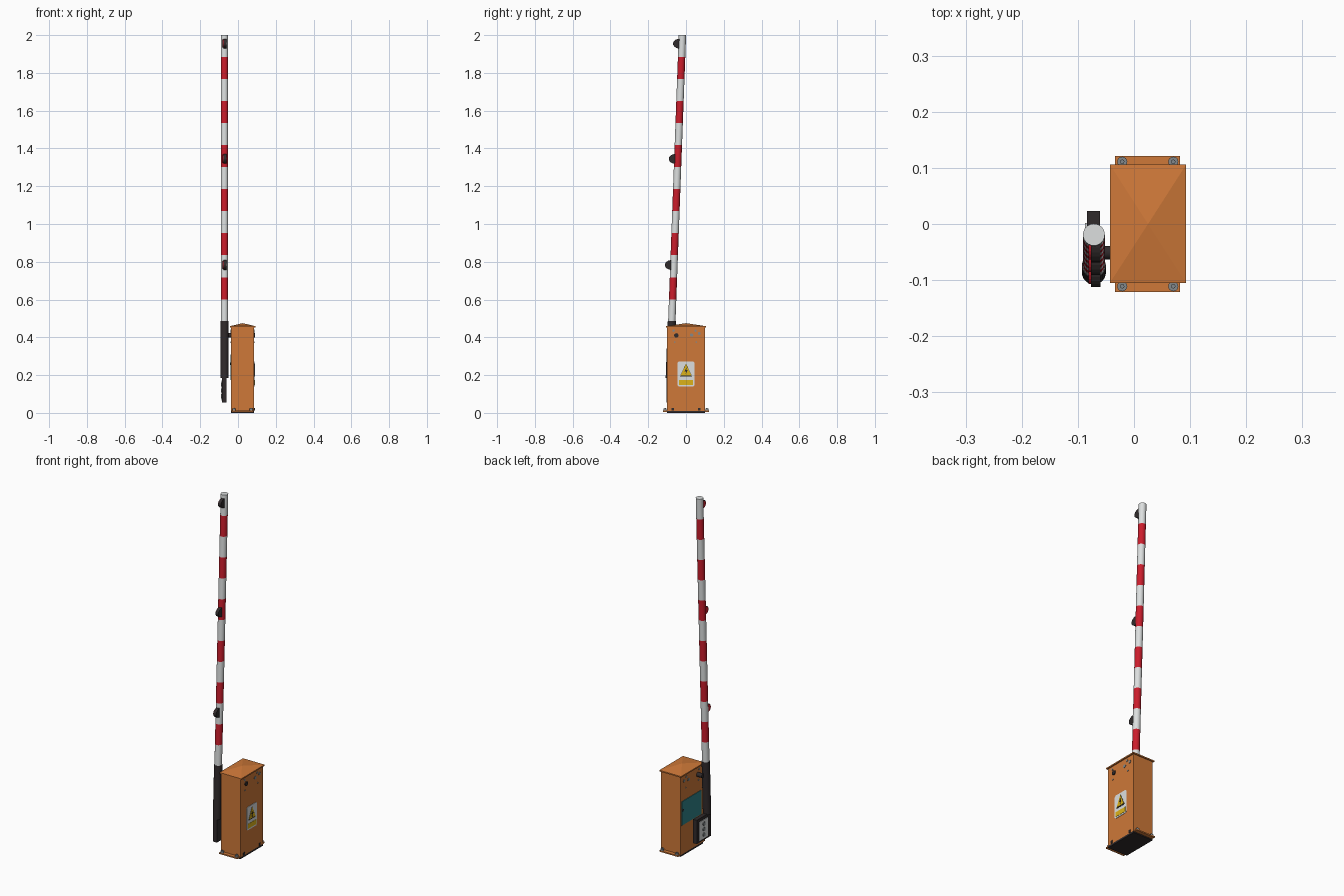
import bpy, bmesh, math
from mathutils import Matrix, Vector

if "Cube" in bpy.data.objects:
    bpy.data.objects.remove(bpy.data.objects["Cube"])


def mat(name, r, g, b):
    m = bpy.data.materials.new(name)
    m.diffuse_color = (r, g, b, 1)
    m.use_nodes = True
    m.node_tree.nodes["Principled BSDF"].inputs["Base Color"].default_value = m.diffuse_color
    return m


ORANGE = mat("orange paint", 0.62, 0.19, 0.04)
RED = mat("red stripe", 0.60, 0.012, 0.025)
WHITE = mat("white stripe", 0.72, 0.74, 0.74)
BLACK = mat("black metal", 0.03, 0.024, 0.025)
GREY = mat("steel grey", 0.23, 0.25, 0.26)
TEAL = mat("teal panel", 0.03, 0.23, 0.25)
YELLOW = mat("warning yellow", 0.72, 0.45, 0.01)


def finish(name, bm, *mats, smooth=False):
    bmesh.ops.recalc_face_normals(bm, faces=bm.faces)
    me = bpy.data.meshes.new(name)
    bm.to_mesh(me)
    bm.free()
    ob = bpy.data.objects.new(name, me)
    bpy.context.collection.objects.link(ob)
    for m in mats:
        me.materials.append(m)
    if smooth:
        bpy.ops.object.select_all(action='DESELECT')
        ob.select_set(True)
        bpy.context.view_layer.objects.active = ob
        bpy.ops.object.shade_smooth_by_angle(angle=math.radians(40))
    return ob


def box(name, x, y, z, m):
    """Box from (min, max) pairs."""
    bm = bmesh.new()
    bmesh.ops.create_cube(bm, size=1)
    for v in bm.verts:
        v.co = Vector([(a + b) / 2 + c * (b - a) for (a, b), c in zip((x, y, z), v.co)])
    return finish(name, bm, m)


def cyl(name, c, r, depth, m, axis='Z', n=16):
    bm = bmesh.new()
    rot = Matrix.Rotation(math.pi / 2, 4, 'Y') if axis == 'X' else Matrix()
    bmesh.ops.create_cone(bm, cap_ends=True, segments=n, radius1=r, radius2=r,
                          depth=depth, matrix=Matrix.Translation(c) @ rot)
    return finish(name, bm, m, smooth=True)


def prism(name, pts, x0, x1, m):
    """Extrude a (y, z) outline along x."""
    bm = bmesh.new()
    f = bm.faces.new([bm.verts.new((x0, y, z)) for y, z in pts])
    r = bmesh.ops.extrude_face_region(bm, geom=[f])
    for v in r['geom']:
        if isinstance(v, bmesh.types.BMVert):
            v.co.x = x1
    return finish(name, bm, m)


PX = -0.0715                      # boom position in x


def axis_y(z):                    # leaning boom axis
    return -0.019 - (2 - z) * 0.037


def tube(name, zs, r, mats, n=24):
    """Leaning tube with one band per height interval, alternating materials."""
    bm = bmesh.new()
    rings = [[bm.verts.new((PX + r * math.cos(2 * math.pi * i / n),
                            axis_y(z) + r * math.sin(2 * math.pi * i / n), z))
              for i in range(n)] for z in zs]
    for k in range(len(zs) - 1):
        for i in range(n):
            j = (i + 1) % n
            f = bm.faces.new((rings[k][i], rings[k][j], rings[k + 1][j], rings[k + 1][i]))
            f.material_index = k % len(mats)
    bm.faces.new(rings[0])
    bm.faces.new(rings[-1])
    return finish(name, bm, *mats, smooth=True)


# Cabinet
X0, X1 = -0.037, 0.086
box("base_plate", (X0, X1), (-0.1, 0.1), (0, 0.01), BLACK)
box("cabinet_body", (X0, X1), (-0.1, 0.1), (0.01, 0.456), ORANGE)

# Shallow pyramid roof
bm = bmesh.new()
corners = [(-0.043, -0.105), (0.093, -0.105), (0.093, 0.106), (-0.043, 0.106)]
low = [bm.verts.new((x, y, 0.452)) for x, y in corners]
top = [bm.verts.new((x, y, 0.459)) for x, y in corners]
peak = bm.verts.new((0.025, 0, 0.475))
bm.faces.new(low)
for i in range(4):
    j = (i + 1) % 4
    bm.faces.new((low[i], low[j], top[j], top[i]))
    bm.faces.new((top[i], top[j], peak))
finish("cabinet_roof", bm, ORANGE)

# Foot flanges, anchor bolts and side clips
for s, side in ((-1, "front"), (1, "back")):
    box(side + "_foot_flange", (-0.034, 0.082), sorted((s * 0.098, s * 0.121)), (0.006, 0.013), ORANGE)
    for x in (-0.021, 0.07):
        cyl(side + "_anchor_bolt", (x, s * 0.111, 0.017), 0.009, 0.010, GREY)
        cyl(side + "_anchor_stud", (x, s * 0.111, 0.02), 0.004, 0.014, GREY, n=8)
    box(side + "_base_clip", (X1 - 0.002, X1 + 0.003), (s * 0.07 - 0.006, s * 0.07 + 0.006), (0.012, 0.027), BLACK)

# Screws and cable plugs on both long sides
for x, side in ((X1, "right"), (X0, "left")):
    for y, z, r in ((0.03, 0.412, 0.009), (0.07, 0.42, 0.008), (0.05, 0.435, 0.006),
                    (-0.06, 0.375, 0.004), (0.055, 0.375, 0.004), (-0.065, 0.435, 0.006)):
        cyl(side + "_plug", (x, y, z), r, 0.005, GREY, 'X', 12)

# Warning sign on the right side
c = 0.008
sign = [(-0.046 + c, 0.14), (0.046 - c, 0.14), (0.046, 0.14 + c), (0.046, 0.272 - c),
        (0.046 - c, 0.272), (-0.046 + c, 0.272), (-0.046, 0.272 - c), (-0.046, 0.14 + c)]
prism("sign_plate", sign, X1, X1 + 0.002, WHITE)
prism("sign_triangle_border", [(-0.032, 0.193), (0.032, 0.193), (0, 0.262)], X1, X1 + 0.003, BLACK)
prism("sign_triangle", [(-0.028, 0.199), (0.028, 0.199), (0, 0.258)], X1, X1 + 0.004, YELLOW)
prism("sign_bolt", [(0.002, 0.24), (-0.008, 0.22), (0, 0.22), (-0.002, 0.204),
                    (0.008, 0.226), (0.001, 0.226)], X1, X1 + 0.005, BLACK)
box("sign_strip", (X1, X1 + 0.003), (-0.038, 0.038), (0.148, 0.175), YELLOW)

# Service panel on the left side
box("service_panel", (X0 - 0.003, X0), (-0.08, 0.095), (0.175, 0.31), TEAL)
cyl("panel_lock", (X0 - 0.003, 0.085, 0.26), 0.006, 0.005, BLACK, 'X', 12)

# Boom axle with hub on the far side
cyl("boom_axle", (-0.05, -0.051, 0.41), 0.012, 0.04, BLACK, 'X')
cyl("axle_cap", (X1, -0.051, 0.41), 0.012, 0.010, BLACK, 'X')

# Striped boom in its black sleeve
step = (2 - 0.485) / 13
tube("boom", [0.485 + step * i for i in range(14)], 0.0195, [WHITE, RED])
tube("boom_sleeve", [0.185, 0.486], 0.0215, [BLACK])

# Counterweight with pale plate and bolt heads
box("counterweight", (-0.084, -0.061), (-0.102, 0.023), (0.055, 0.19), BLACK)
box("counterweight_plate", (-0.087, -0.084), (-0.075, 0.002), (0.066, 0.172), WHITE)
for z in (0.088, 0.119, 0.15):
    cyl("counterweight_bolt", (-0.088, -0.036, z), 0.011, 0.006, GREY, 'X', 12)

# Warning lamps: half discs on the boom's front
for z in (0.783, 1.345, 1.955):
    y = axis_y(z) - 0.012
    arc = [(y - 0.036 * math.sin(a), z + 0.026 * math.cos(a))
           for a in [math.pi * i / 12 for i in range(13)]]
    prism("lamp_housing", arc, -0.077, -0.060, BLACK)
    lens = [(y + (p - y) * 0.85, z + (q - z) * 0.85) for p, q in arc]
    prism("lamp_lens", lens, -0.081, -0.077, RED)
